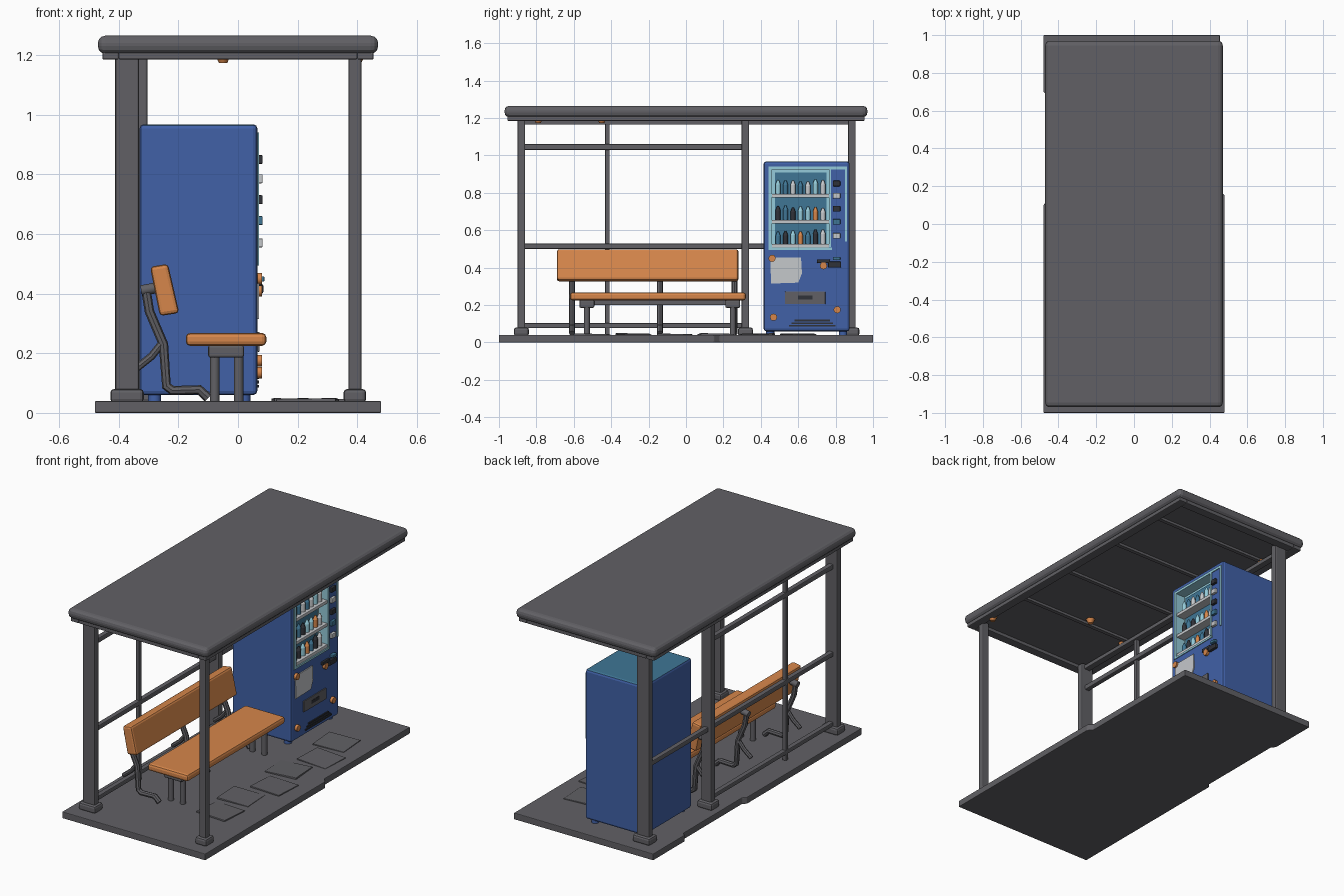
import bpy, bmesh, math, random
from mathutils import Vector, Matrix

random.seed(4)
cube = bpy.data.objects.get("Cube")
if cube:
    bpy.data.objects.remove(cube)


def material(name, *rgb):
    mat = bpy.data.materials.new(name)
    mat.use_nodes = True
    mat.diffuse_color = (*rgb, 1)
    mat.node_tree.nodes["Principled BSDF"].inputs["Base Color"].default_value = (*rgb, 1)
    return mat


grey = material("grey metal", .12, .118, .13)
blue = material("machine blue", .052, .12, .39)
orange = material("orange wood", .67, .24, .07)
cyan = material("pale cyan", .3, .6, .7)
teal = material("dull teal", .05, .18, .3)
white = material("off white", .56, .58, .6)
dark = material("dark slot", .03, .032, .04)


def finish(name, bm, mat, smooth=False):
    """Turn a bmesh into a named, coloured object."""
    bmesh.ops.recalc_face_normals(bm, faces=bm.faces)
    mesh = bpy.data.meshes.new(name)
    bm.to_mesh(mesh)
    bm.free()
    mesh.materials.append(mat)
    if smooth:
        mesh.shade_smooth()
        mesh.set_sharp_from_angle(angle=math.radians(40))
    obj = bpy.data.objects.new(name, mesh)
    bpy.context.scene.collection.objects.link(obj)
    return obj


def box(name, xs, ys, zs, mat, bevel=0, segments=2):
    bm = bmesh.new()
    bmesh.ops.create_cube(bm, size=1)
    spans = (xs, ys, zs)
    for v in bm.verts:
        v.co = [a + (b - a) * (c + .5) for (a, b), c in zip(spans, v.co)]
    if bevel:
        bmesh.ops.bevel(bm, geom=bm.edges[:], offset=bevel, segments=segments,
                        profile=.5, affect='EDGES')
    return finish(name, bm, mat)


def prism(name, points, depth, mat, bevel=0):
    """Extrude an outline of 3D points along a depth vector."""
    bm = bmesh.new()
    face = bm.faces.new([bm.verts.new(p) for p in points])
    grown = bmesh.ops.extrude_face_region(bm, geom=[face], use_keep_orig=True)
    moved = [g for g in grown["geom"] if isinstance(g, bmesh.types.BMVert)]
    bmesh.ops.translate(bm, verts=moved, vec=depth)
    if bevel:
        bmesh.ops.bevel(bm, geom=bm.edges[:], offset=bevel, segments=2,
                        profile=.5, affect='EDGES')
    return finish(name, bm, mat)


def rod(name, start, end, radius, mat, tip=None, sides=12):
    a, b = Vector(start), Vector(end)
    turn = (b - a).to_track_quat('Z', 'Y').to_matrix().to_4x4()
    bm = bmesh.new()
    bmesh.ops.create_cone(bm, cap_ends=True, segments=sides, radius1=radius,
                          radius2=radius if tip is None else tip, depth=(b - a).length,
                          matrix=Matrix.Translation((a + b) / 2) @ turn)
    return finish(name, bm, mat, True)


def tube(name, points, radius, mat):
    """Round bar along a bent path."""
    curve = bpy.data.curves.new(name, 'CURVE')
    curve.dimensions = '3D'
    curve.bevel_depth = radius
    curve.bevel_resolution = 2
    curve.use_fill_caps = True
    spline = curve.splines.new('POLY')
    spline.points.add(len(points) - 1)
    for p, co in zip(spline.points, points):
        p.co = (*co, 1)
    temp = bpy.data.objects.new(name, curve)
    bm = bmesh.new()
    mesh = bpy.data.meshes.new_from_object(temp)
    bm.from_mesh(mesh)
    bpy.data.objects.remove(temp)
    bpy.data.meshes.remove(mesh)
    return finish(name, bm, mat, True)


# Ground slab with uneven edges, and loose paving tiles
outline = [(-.48, -1), (.48, -1), (.48, .15), (.455, .18), (.455, 1), (-.48, 1),
           (-.48, .7), (-.46, .68), (-.46, .12), (-.48, .1)]
prism("ground_slab", [(x, y, 0) for x, y in outline], (0, 0, .04), grey, .004)
for i in range(6):
    y = -.5 + i * .22
    x = .25 + random.uniform(-.04, .06)
    tile = box("paving_tile", (-.1, .1), (-.09, .09), (-.01, .006), grey, .003)
    tile.location = (x, y, .04)
    tile.rotation_euler = (random.uniform(-.03, .03), random.uniform(-.04, .04),
                           random.uniform(-.1, .1))

# Roof with rounded rim, lower lip and ceiling ribs
box("roof", (-.47, .47), (-.97, .97), (1.205, 1.265), grey, .025, 3)
for side in (-1, 1):
    box("roof_lip_long", sorted((side * .4, side * .455)), (-.955, .955), (1.185, 1.21), grey, .005)
    box("roof_lip_short", (-.4, .4), sorted((side * .9, side * .955)), (1.185, 1.21), grey, .005)
for y in (-.5, -.1, .32, .7):
    box("ceiling_rib", (-.4, .4), (y - .012, y + .012), (1.19, 1.21), grey)
for x, y in [(-.05, -.45), (-.37, .7), (-.37, -.54), (.4, -.79)]:
    rod("ceiling_lamp", (x, y, 1.2), (x, y, 1.174), .026, orange, .014)

# Posts with feet
for x, y, half in [(-.372, -.88, .04), (-.372, .318, .034), (-.345, .887, .042), (.392, -.88, .022)]:
    box("post", (x - half, x + half), (y - .02, y + .02), (.04, 1.2), grey, .007)
    box("post_foot", (x - half - .016, x + half + .016), (y - .04, y + .04), (.035, .08), grey, .012)
box("thin_post", (-.385, -.36), (-.432, -.408), (.04, 1.2), grey, .004)

# Rails along the back
for z, end, half in [(1.045, .32, .015), (.515, .88, .014), (.09, .32, .013)]:
    box("back_rail", (-.385, -.355), (-.88, end), (z - half, z + half), grey, .005)
box("top_beam", (-.39, -.35), (-.87, .88), (1.165, 1.19), grey, .004)

# Bench seat, backrest and legs
box("bench_seat", (-.175, .095), (-.62, .32), (.225, .268), orange, .014)
profile = [(-.295, .49), (-.235, .5), (-.197, .335), (-.262, .325)]
prism("bench_backrest", [(x, -.69, z) for x, z in profile], (0, .97, 0), orange, .012)
for y in (-.61, -.14, .26):
    path = [(-.31, .42), (-.297, .34), (-.25, .23), (-.24, .09), (-.22, .075), (-.13, .078), (-.1, .05)]
    tube("backrest_leg", [(x, y, z) for x, z in path], .016, grey)
    tube("leg_brace", [(-.34, y, .15), (-.29, y, .19), (-.25, y, .24)], .013, grey)
    rod("backrest_bolt", (-.325, y, .41), (-.27, y, .42), .018, grey)
for y in (-.53, .25):
    box("seat_bracket", (-.1, .02), (y - .04, y + .04), (.185, .228), grey, .008)
    for x in (-.078, .002):
        rod("seat_leg", (x, y, .04), (x, y, .2), .016, grey)
box("seat_beam", (-.06, -.01), (-.55, .27), (.2, .226), grey, .004)

# Vending machine body, with the display window cut in
body = box("machine_body", (-.33, .065), (.415, .875), (.06, .968), blue, .014)
body.data.materials.append(teal)
for face in body.data.polygons:
    if face.normal.z > .9 and face.center.z > .95:
        face.material_index = 1
cutter = box("window_cutter", (.005, .2), (.46, .765), (.505, .925), cyan)
cutter.hide_render = True
cutter.hide_viewport = True
cut = body.modifiers.new("window", 'BOOLEAN')
cut.operation = 'DIFFERENCE'
cut.solver = 'EXACT'
cut.material_mode = 'TRANSFER'
cut.object = cutter
box("window_back", (.004, .01), (.475, .75), (.515, .91), teal)
for x in (-.28, .02):
    for y in (.45, .84):
        rod("machine_foot", (x, y, .035), (x, y, .075), .022, blue)

# Pale trim round the window and button column
front = .065
for ys, zs in [((.44, .862), (.925, .94)), ((.44, .46), (.5, .93)), ((.765, .776), (.51, .93)),
               ((.85, .862), (.54, .93)), ((.44, .78), (.495, .507))]:
    box("window_trim", (front - .003, front + .005), ys, zs, cyan)

# Shelves and bottles
for z in (.507, .635, .775):
    box("shelf", (.008, front), (.46, .765), (z, z + .02), white, .003)
    for i in range(7):
        y = .492 + i * .04
        colour = random.choice([white, orange, teal, cyan, dark, white])
        top = z + random.uniform(.06, .075)
        rod("bottle", (.035, y, z + .015), (.035, y, top), .014, colour, sides=10)
        rod("bottle_neck", (.035, y, top), (.035, y, top + .024), .014, colour, .005, 10)

# Buttons, coin panel, notice, slot and vents
for i, z in enumerate((.85, .785, .715, .645, .57)):
    mat = (dark, white, dark, teal, white)[i]
    box("button", (front, front + .018), (.785, .825), (z - .015, z + .015), mat, .004)
notice = [(.45, .455), (.615, .455), (.62, .37), (.6, .32), (.455, .315)]
prism("notice_plate", [(front, y, z) for y, z in notice], (.006, 0, 0), white)
for y, z in [(.46, .45), (.468, .135), (.808, .175), (.735, .41)]:
    rod("orange_knob", (front - .002, y, z), (front + .016, y, z), .019, orange)
box("coin_panel", (front, front + .015), (.7, .77), (.425, .445), dark, .004)
box("coin_return", (front, front + .02), (.76, .83), (.4, .432), dark, .006)
box("coin_button", (front, front + .024), (.785, .825), (.44, .458), teal, .004)
box("slot_frame", (front, front + .007), (.53, .745), (.205, .272), grey, .002)
box("slot_opening", (front, front + .009), (.6, .675), (.23, .25), dark)
for i in range(3):
    z = .085 + i * .014
    box("vent", (front, front + .005), (.55 + i * .015, .8 - i * .015), (z, z + .009), dark)
